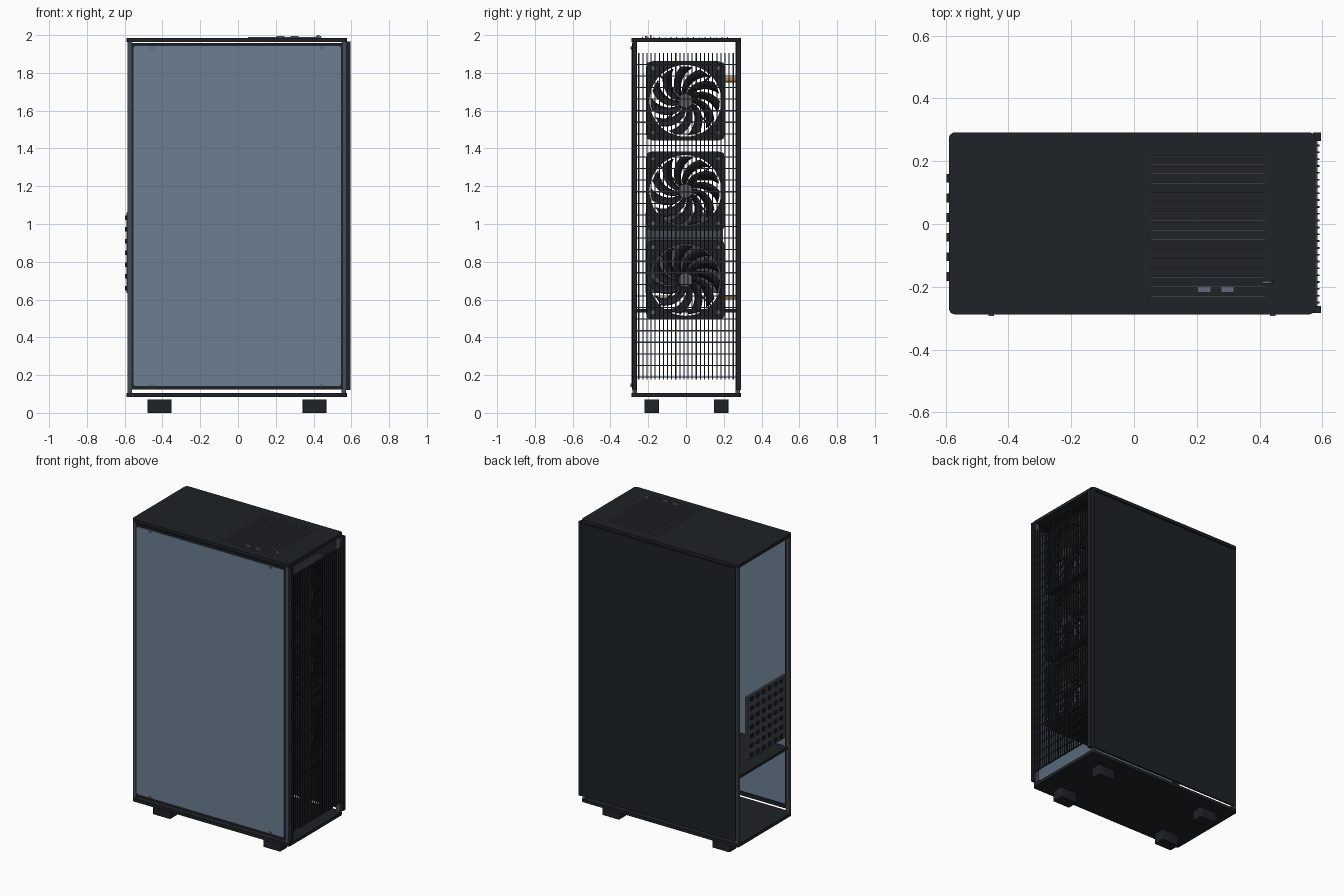
import bpy, bmesh, math
from mathutils import Matrix, Vector

if "Cube" in bpy.data.objects:
    bpy.data.objects.remove(bpy.data.objects["Cube"])


def mat(name, c):
    m = bpy.data.materials.new(name)
    m.diffuse_color = (*c, 1)
    m.use_nodes = True
    m.node_tree.nodes["Principled BSDF"].inputs["Base Color"].default_value = m.diffuse_color
    return m


DARK = mat("black_steel", (0.013, 0.016, 0.020))
POST = mat("grey_rail", (0.06, 0.07, 0.085))
GLASS = mat("tinted_glass", (0.15, 0.21, 0.29))
GREY = mat("grey_metal", (0.12, 0.13, 0.145))
PORT = mat("port_blue_grey", (0.13, 0.14, 0.19))
BRASS = mat("brass", (0.45, 0.25, 0.05))
FAN = mat("fan_plastic", (0.016, 0.019, 0.023))


def finish(name, bm, m, smooth=False):
    bmesh.ops.recalc_face_normals(bm, faces=bm.faces)
    me = bpy.data.meshes.new(name)
    bm.to_mesh(me)
    bm.free()
    me.materials.append(m)
    ob = bpy.data.objects.new(name, me)
    bpy.context.collection.objects.link(ob)
    if smooth:
        bpy.ops.object.select_all(action='DESELECT')
        ob.select_set(True)
        bpy.context.view_layer.objects.active = ob
        bpy.ops.object.shade_smooth_by_angle(angle=math.radians(35))
    return ob


def add_box(bm, x, y, z):
    lo, hi = Vector((x[0], y[0], z[0])), Vector((x[1], y[1], z[1]))
    M = Matrix.Translation((lo + hi) / 2) @ Matrix.Diagonal((*(hi - lo), 1))
    return bmesh.ops.create_cube(bm, size=1, matrix=M)["verts"]


def box(name, x, y, z, m, r=0, axis=2):
    """Box from ranges; r rounds the edges that run along the given axis."""
    bm = bmesh.new()
    add_box(bm, x, y, z)
    if r:
        es = [e for e in bm.edges
              if abs((e.verts[0].co - e.verts[1].co).normalized()[axis]) > 0.9]
        bmesh.ops.bevel(bm, geom=es, offset=r, segments=4, profile=0.5, affect='EDGES')
    return finish(name, bm, m, r > 0)


def boxes(name, ranges, m):
    bm = bmesh.new()
    for r in ranges:
        add_box(bm, *r)
    return finish(name, bm, m)


def add_cyl(bm, c, r, depth, axis, seg=24):
    rot = {'X': Matrix.Rotation(math.pi / 2, 4, 'Y'),
           'Y': Matrix.Rotation(math.pi / 2, 4, 'X'), 'Z': Matrix()}[axis]
    bmesh.ops.create_cone(bm, cap_ends=True, segments=seg, radius1=r, radius2=r,
                          depth=depth, matrix=Matrix.Translation(c) @ rot)


def cyls(name, centres, r, depth, axis, m, seg=24):
    bm = bmesh.new()
    for c in centres:
        add_cyl(bm, c, r, depth, axis, seg)
    return finish(name, bm, m, True)


# case shell
box("top_panel", (-0.59, 0.578), (-0.288, 0.292), (1.964, 1.985), DARK, 0.02)
box("bottom_panel", (-0.59, 0.578), (-0.288, 0.292), (0.085, 0.106), DARK, 0.02)
for xn, x in (("rear", (-0.585, -0.562)), ("front", (0.548, 0.572))):
    for yn, y in (("left", (-0.283, -0.26)), ("right", (0.262, 0.285))):
        box(f"{xn}_{yn}_post", x, y, (0.1, 1.967), POST)

# solid side panel and glass side panel with its border frame
box("solid_side_panel", (-0.572, 0.562), (0.278, 0.291), (0.125, 1.957), DARK)
box("glass_panel", (-0.554, 0.546), (-0.289, -0.28), (0.142, 1.943), GLASS, 0.015, 1)
fy = (-0.285, -0.272)
boxes("glass_frame", [((-0.564, -0.546), fy, (0.125, 1.957)),
                      ((0.538, 0.556), fy, (0.125, 1.957)),
                      ((-0.546, 0.538), fy, (0.125, 0.15)),
                      ((-0.546, 0.538), fy, (1.935, 1.957))], DARK)
cyls("glass_screws", [(x, -0.289, z) for x in (-0.455, 0.442) for z in (0.146, 1.932)],
     0.009, 0.008, 'Y', GREY, 16)

# feet
for xn, x in (("rear", (-0.48, -0.352)), ("front", (0.342, 0.468))):
    for yn, y in (("left", (-0.22, -0.143)), ("right", (0.147, 0.224))):
        box(f"{xn}_{yn}_foot", x, y, (0, 0.07), DARK, 0.006)

# inner shelf above the power supply
box("power_shelf", (-0.575, 0.46), (-0.262, 0.265), (0.532, 0.55), DARK)

# rear vent plate with a grid of raised studs
box("rear_vent_plate", (-0.59, -0.575), (-0.215, 0.195), (0.635, 1.06), POST)
boxes("rear_vent_studs",
      [((-0.597, -0.588), (y - 0.014, y + 0.014), (z - 0.012, z + 0.012))
       for y in [-0.167 + 0.0625 * i for i in range(6)]
       for z in [0.66 + 0.0623 * j for j in range(7)]], DARK)

# brass standoffs on the inside of the solid panel
cyls("standoffs", [(x, 0.238, z) for x in (-0.4, 0.2) for z in (0.612, 1.763)],
     0.013, 0.085, 'Y', BRASS, 12)

# front side rails and mesh grille
for n, y in (("left", (-0.283, -0.262)), ("right", (0.264, 0.291))):
    box(f"front_{n}_rail", (0.57, 0.596), y, (0.122, 1.966), DARK)
NV, NH = 24, 28
boxes("grille_upright_bars",
      [((0.582, 0.591), (y - 0.0028, y + 0.0028), (0.178, 1.905))
       for y in [-0.25 + 0.5 * i / (NV - 1) for i in range(NV)]], DARK)
boxes("grille_cross_bars",
      [((0.576, 0.584), (-0.265, 0.267), (z - 0.003, z + 0.003))
       for z in [0.19 + 0.0613 * i for i in range(NH)]], POST)


# fans
def fan(n, zc, x0=0.465, x1=0.552, half=0.21, hole=0.19, seg=64):
    c = Vector((0, -0.003, zc))

    def p(x, r, a):
        return c + Vector((x, r * math.cos(a), r * math.sin(a)))
    # square frame with a round opening
    bm = bmesh.new()
    rings = []
    for x, inner in ((x0, 1), (x1, 1), (x1, 0), (x0, 0)):
        ring = []
        for i in range(seg):
            a = 2 * math.pi * i / seg
            r = hole if inner else min(half / max(abs(math.cos(a)), abs(math.sin(a))), 0.285)
            ring.append(bm.verts.new(p(x, r, a)))
        rings.append(ring)
    for k in range(4):
        A, B = rings[k], rings[(k + 1) % 4]
        for i in range(seg):
            j = (i + 1) % seg
            bm.faces.new((A[i], A[j], B[j], B[i]))
    finish(f"fan_{n}_frame", bm, FAN, True)
    # swept, pitched blades
    bm = bmesh.new()
    for b in range(11):
        a0 = 2 * math.pi * b / 11
        prev = None
        for s in range(9):
            t = s / 8
            r = 0.036 + 0.145 * t
            mid = a0 - 0.75 * t ** 1.2
            w = 0.22 - 0.05 * t
            row = [bm.verts.new(p(0.513 + 0.022 * k, r, mid + w * k)) for k in (-1, 0, 1)]
            if prev:
                for k in range(2):
                    bm.faces.new((prev[k], prev[k + 1], row[k + 1], row[k]))
            prev = row
    ob = finish(f"fan_{n}_blades", bm, FAN, True)
    md = ob.modifiers.new("thickness", 'SOLIDIFY')
    md.thickness = 0.005
    md.offset = 0
    # hub, rear struts, corner screws
    cyls(f"fan_{n}_hub", [p(0.512, 0, 0)], 0.038, 0.07, 'X', GREY, 32)
    bm = bmesh.new()
    for i in range(4):
        vs = add_box(bm, (x0, x0 + 0.01), (0.02, hole + 0.004), (-0.005, 0.005))
        bmesh.ops.transform(bm, verts=vs, matrix=Matrix.Translation(c) @
                            Matrix.Rotation(math.pi / 4 + i * math.pi / 2, 4, 'X'))
    finish(f"fan_{n}_struts", bm, FAN)
    cyls(f"fan_{n}_screws", [c + Vector((x1, y, z)) for y in (-0.172, 0.172)
                             for z in (-0.172, 0.172)], 0.01, 0.008, 'X', GREY, 12)


for i, zc in enumerate((0.704, 1.175, 1.652)):
    fan(i + 1, zc)

# top vent strips, ports and power button
boxes("top_vent_strips", [((0.052, 0.42), (y - 0.002, y + 0.002), (1.983, 1.99))
                          for y in [-0.23 + 0.03 * i for i in range(16)]], GREY)
for i, x in enumerate((0.224, 0.298)):
    box(f"usb_port_{i + 1}", (x - 0.021, x + 0.021), (-0.218, -0.203), (1.98, 1.994), PORT)
cyls("power_button", [(0.425, -0.186, 1.982)], 0.018, 0.008, 'Y', GREY, 32)
